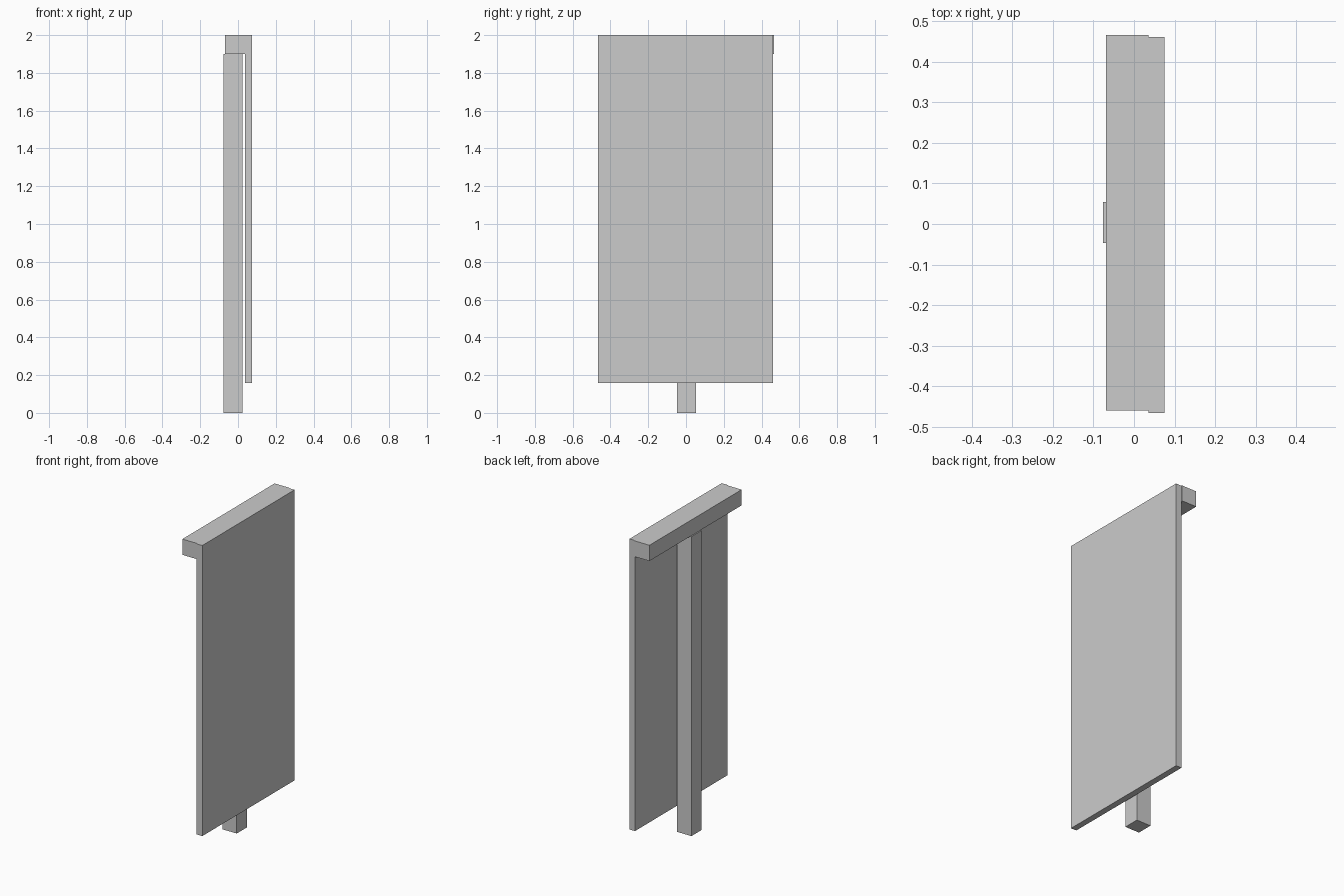
import bpy
from mathutils import Vector

if "Cube" in bpy.data.objects:
    bpy.data.objects.remove(bpy.data.objects["Cube"])


def box(name, low, high):
    """Box between two opposite corners."""
    low, high = Vector(low), Vector(high)
    bpy.ops.mesh.primitive_cube_add(size=1, location=(low + high) / 2)
    obj = bpy.context.object
    obj.name = name
    obj.scale = high - low
    bpy.ops.object.transform_apply(location=False, rotation=False, scale=True)
    return obj


# Upright post behind the panel
box("support_post", (-0.076, -0.047, 0.0), (0.024, 0.054, 1.9))

# Horizontal beam resting on the post
box("top_beam", (-0.069, -0.459, 1.9), (0.036, 0.465, 2.0))

# Flat panel fixed to the face of the beam
box("front_panel", (0.036, -0.465, 0.157), (0.075, 0.46, 2.0))
